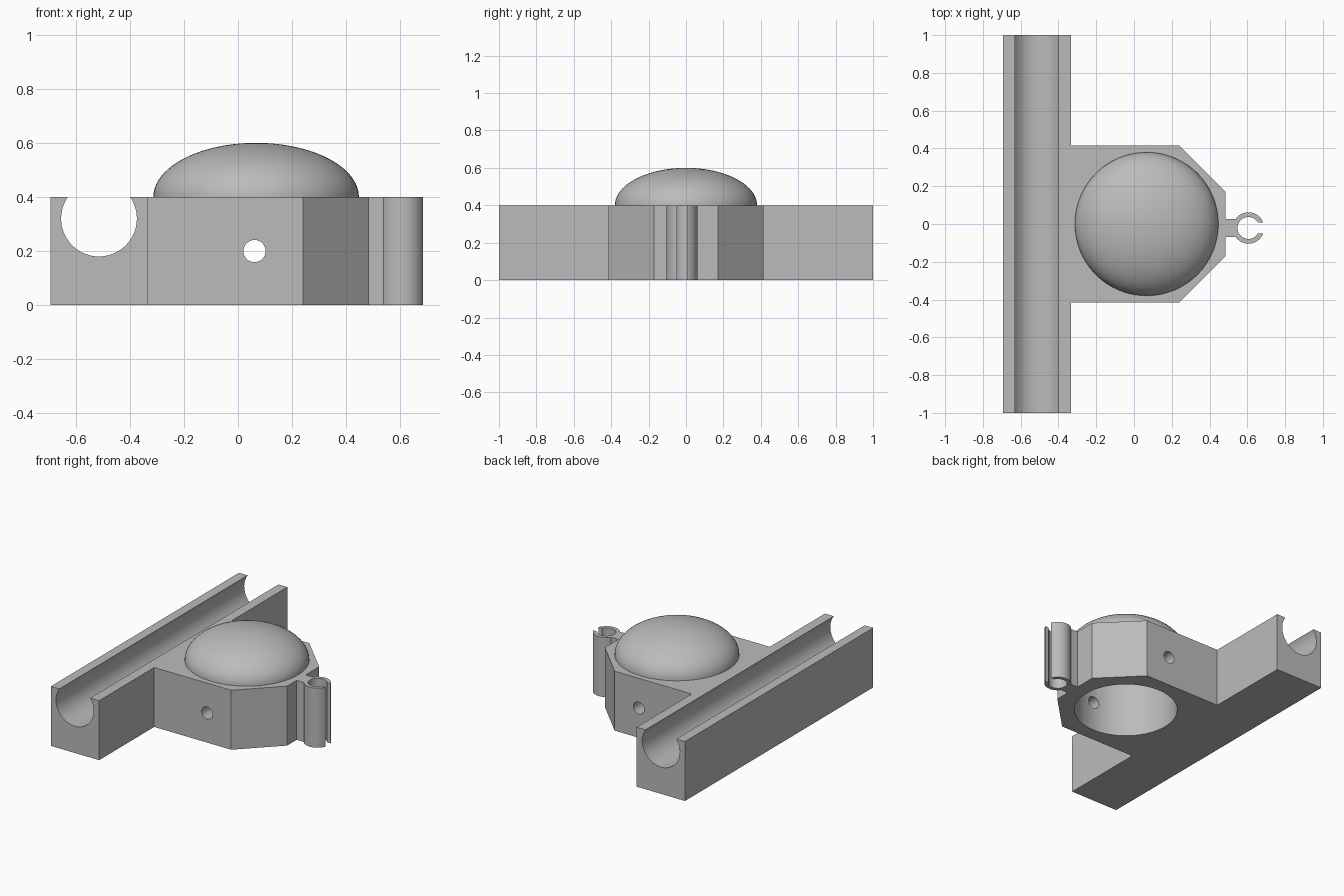
import bpy, bmesh, math
from mathutils import Matrix

if "Cube" in bpy.data.objects:
    bpy.data.objects.remove(bpy.data.objects["Cube"], do_unlink=True)

HEIGHT = 0.4
DOME_X = 0.067

grey = bpy.data.materials.new("plain_grey")
grey.use_nodes = True
grey.diffuse_color = (0.5, 0.5, 0.5, 1)
grey.node_tree.nodes["Principled BSDF"].inputs["Base Color"].default_value = (0.5, 0.5, 0.5, 1)


def finish(name, bm):
    bmesh.ops.recalc_face_normals(bm, faces=bm.faces)
    mesh = bpy.data.meshes.new(name)
    bm.to_mesh(mesh)
    bm.free()
    mesh.materials.append(grey)
    obj = bpy.data.objects.new(name, mesh)
    bpy.context.collection.objects.link(obj)
    return obj


def prism(name, outline, height=HEIGHT):
    bm = bmesh.new()
    face = bm.faces.new([bm.verts.new((x, y, 0)) for x, y in outline])
    top = bmesh.ops.extrude_face_region(bm, geom=[face])["geom"]
    bmesh.ops.translate(bm, vec=(0, 0, height),
                        verts=[v for v in top if isinstance(v, bmesh.types.BMVert)])
    return finish(name, bm)


def cylinder(name, radius, length, centre, along_y=False, sides=64):
    bm = bmesh.new()
    turn = Matrix.Rotation(math.pi / 2 if along_y else 0, 4, "X")
    bmesh.ops.create_cone(bm, cap_ends=True, segments=sides, radius1=radius, radius2=radius,
                          depth=length, matrix=Matrix.Translation(centre) @ turn)
    return finish(name, bm)


def cut(target, cutter):
    mod = target.modifiers.new(cutter.name, "BOOLEAN")
    mod.operation, mod.solver, mod.object = "DIFFERENCE", "EXACT", cutter
    bpy.context.view_layer.objects.active = target
    bpy.ops.object.modifier_apply(modifier=mod.name)
    bpy.data.objects.remove(cutter, do_unlink=True)


def smooth(obj, degrees=30):
    bpy.ops.object.select_all(action="DESELECT")
    obj.select_set(True)
    bpy.context.view_layer.objects.active = obj
    bpy.ops.object.shade_smooth_by_angle(angle=math.radians(degrees))


def arc(cx, cy, radius, start, end, steps):
    angles = [start + (end - start) * i / steps for i in range(steps + 1)]
    return [(cx + radius * math.cos(a), cy + radius * math.sin(a)) for a in angles]


# Base: long rail and chamfered housing in one footprint, mirrored front to back
half = [(0.485, 0.17), (0.24, 0.415), (-0.333, 0.415), (-0.333, 1), (-0.693, 1)]
base = prism("rail_and_housing", half + [(x, -y) for x, y in reversed(half)])
cut(base, cylinder("rail_groove", 0.14, 2.2, (-0.514, 0, 0.32), along_y=True))
cut(base, cylinder("housing_cavity", 0.322, 1, (DOME_X, 0, 0.2)))
cut(base, cylinder("cross_hole", 0.041, 1.2, (0.061, 0, 0.2), along_y=True, sides=32))
smooth(base)

# Dome: hollow flattened half ellipsoid, lathed from its wall section
bm = bmesh.new()
section = arc(0, 0, 1, 0, math.pi / 2, 20)
wall = [(0.38 * r, 0.2 * z) for r, z in section]
wall += [(0.322 * r, 0.17 * z) for r, z in reversed(section)]
verts = [bm.verts.new((r, 0, z)) for r, z in wall]
edges = [bm.edges.new((a, b)) for a, b in zip(verts, verts[1:] + verts[:1])
         if a.co.x > 1e-4 or b.co.x > 1e-4]
bmesh.ops.spin(bm, geom=verts + edges, axis=(0, 0, 1), cent=(0, 0, 0),
               angle=2 * math.pi, steps=64)
bmesh.ops.remove_doubles(bm, verts=bm.verts, dist=1e-4)
bmesh.ops.translate(bm, verts=bm.verts, vec=(DOME_X, 0, HEIGHT))
smooth(finish("dome", bm), 40)

# Clip: open ring on a short stem
CX, CY, OUTER, INNER = 0.606, -0.021, 0.083, 0.058
slot, stem = 0.028, 0.048
out_a, in_a = math.asin(slot / OUTER), math.asin(slot / INNER)
stem_a = math.pi - math.asin(stem / OUTER)
clip = arc(CX, CY, OUTER, out_a, stem_a, 20)
clip += [(0.485, CY + stem), (0.485, CY - stem)]
clip += arc(CX, CY, OUTER, -stem_a, -out_a, 20)
clip += arc(CX, CY, INNER, -in_a, in_a - 2 * math.pi, 36)
smooth(prism("clip", clip))
